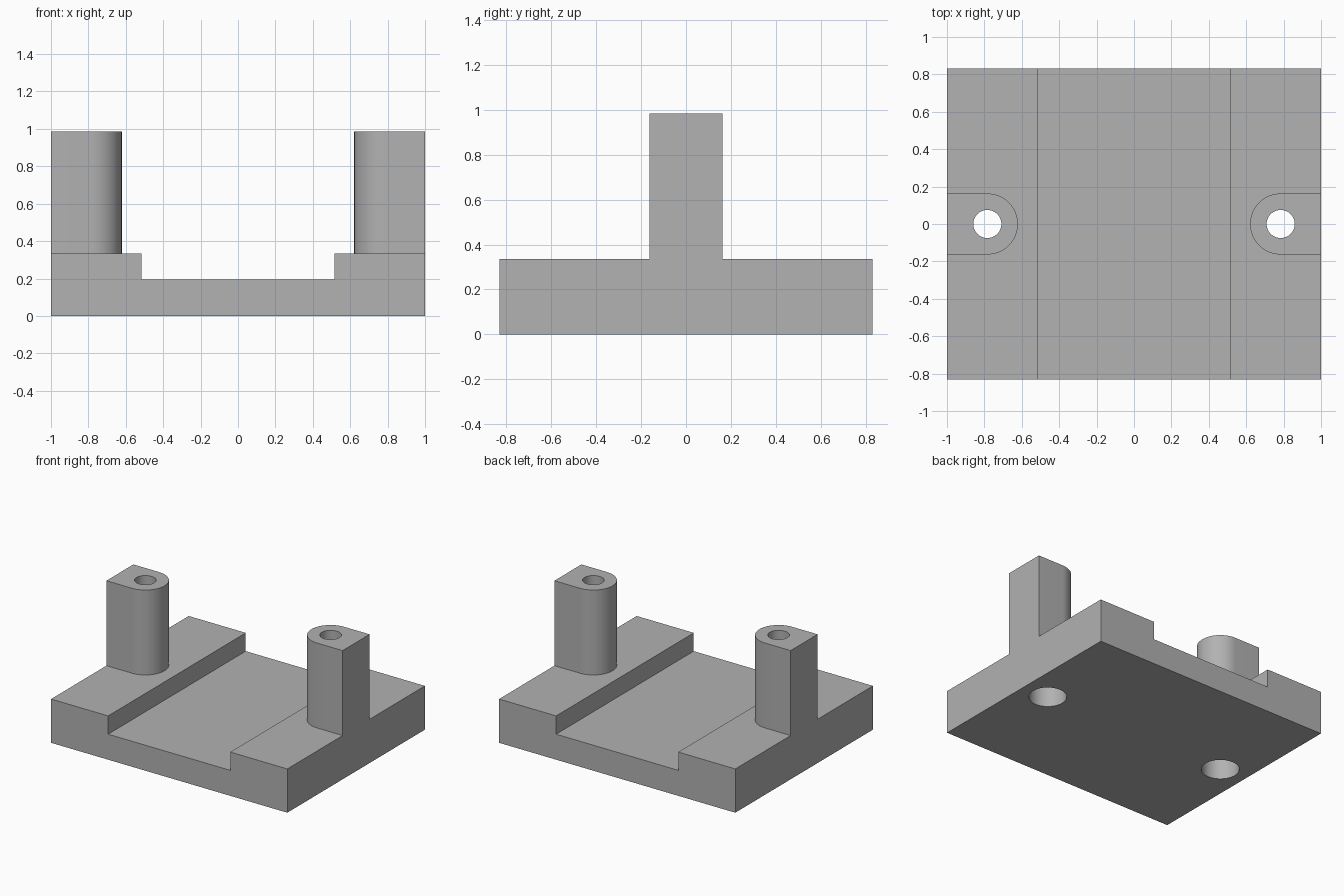
import bpy
import bmesh
import math

cube = bpy.data.objects.get("Cube")
if cube:
    bpy.data.objects.remove(cube, do_unlink=True)

HALF_DEPTH = 0.832
RAIL_TOP, FLOOR_TOP, POST_TOP = 0.335, 0.195, 0.985
CHANNEL_X = 0.517
HOLE_X, POST_R = 0.784, 0.163
BORE_R, COUNTERBORE_R, COUNTERBORE_DEPTH = 0.075, 0.132, 0.25

grey = bpy.data.materials.new("plain grey")
grey.use_nodes = True
colour = (0.445, 0.445, 0.445, 1)
grey.diffuse_color = colour
grey.node_tree.nodes["Principled BSDF"].inputs["Base Color"].default_value = colour


def extrude_profile(name, points, offset):
    """Solid made by pushing a closed outline along an offset."""
    bm = bmesh.new()
    face = bm.faces.new([bm.verts.new(p) for p in points])
    result = bmesh.ops.extrude_face_region(bm, geom=[face])
    moved = [v for v in result["geom"] if isinstance(v, bmesh.types.BMVert)]
    bmesh.ops.translate(bm, vec=offset, verts=moved)
    bmesh.ops.recalc_face_normals(bm, faces=bm.faces)
    mesh = bpy.data.meshes.new(name)
    bm.to_mesh(mesh)
    bm.free()
    mesh.materials.append(grey)
    obj = bpy.data.objects.new(name, mesh)
    bpy.context.collection.objects.link(obj)
    return obj


def arc(x, z, radius, start, end, steps):
    angles = [start + (end - start) * i / steps for i in range(steps + 1)]
    return [(x + radius * math.cos(a), radius * math.sin(a), z) for a in angles]


def cylinder(name, x, radius, bottom, top):
    circle = arc(x, bottom, radius, 0, math.tau, 64)[:-1]
    return extrude_profile(name, circle, (0, 0, top - bottom))


def cut(obj, cutter):
    mod = obj.modifiers.new("cut", "BOOLEAN")
    mod.operation = "DIFFERENCE"
    mod.solver = "EXACT"
    mod.object = cutter
    bpy.context.view_layer.objects.active = obj
    bpy.ops.object.modifier_apply(modifier=mod.name)
    bpy.data.objects.remove(cutter, do_unlink=True)


# Base plate with a wide channel running front to back
half = [(CHANNEL_X, FLOOR_TOP), (CHANNEL_X, RAIL_TOP), (1, RAIL_TOP), (1, 0)]
outline = half + [(-x, z) for x, z in reversed(half)]
base = extrude_profile("base_plate", [(x, -HALF_DEPTH, z) for x, z in outline],
                       (0, 2 * HALF_DEPTH, 0))
parts = [base]

for side, label in ((1, "left"), (-1, "right")):
    x = side * HOLE_X
    # Post: flush with the outer edge, rounded on the inner side
    inner = arc(-HOLE_X, RAIL_TOP, POST_R, -math.pi / 2, math.pi / 2, 32)
    profile = [(-1, -POST_R, RAIL_TOP)] + inner + [(-1, POST_R, RAIL_TOP)]
    profile = [(-side * px, py, pz) for px, py, pz in profile]
    post = extrude_profile(label + "_post", profile, (0, 0, POST_TOP - RAIL_TOP))
    parts.append(post)

    # Screw hole through post and base, with a wider recess underneath
    for obj in (post, base):
        cut(obj, cylinder("bore_cutter", x, BORE_R, -0.1, POST_TOP + 0.1))
    cut(base, cylinder("recess_cutter", x, COUNTERBORE_R, -0.1, COUNTERBORE_DEPTH))

# Smooth the round walls, keep the edges crisp
for obj in parts:
    bpy.ops.object.select_all(action="DESELECT")
    obj.select_set(True)
    bpy.context.view_layer.objects.active = obj
    bpy.ops.object.shade_smooth_by_angle(angle=math.radians(30))
